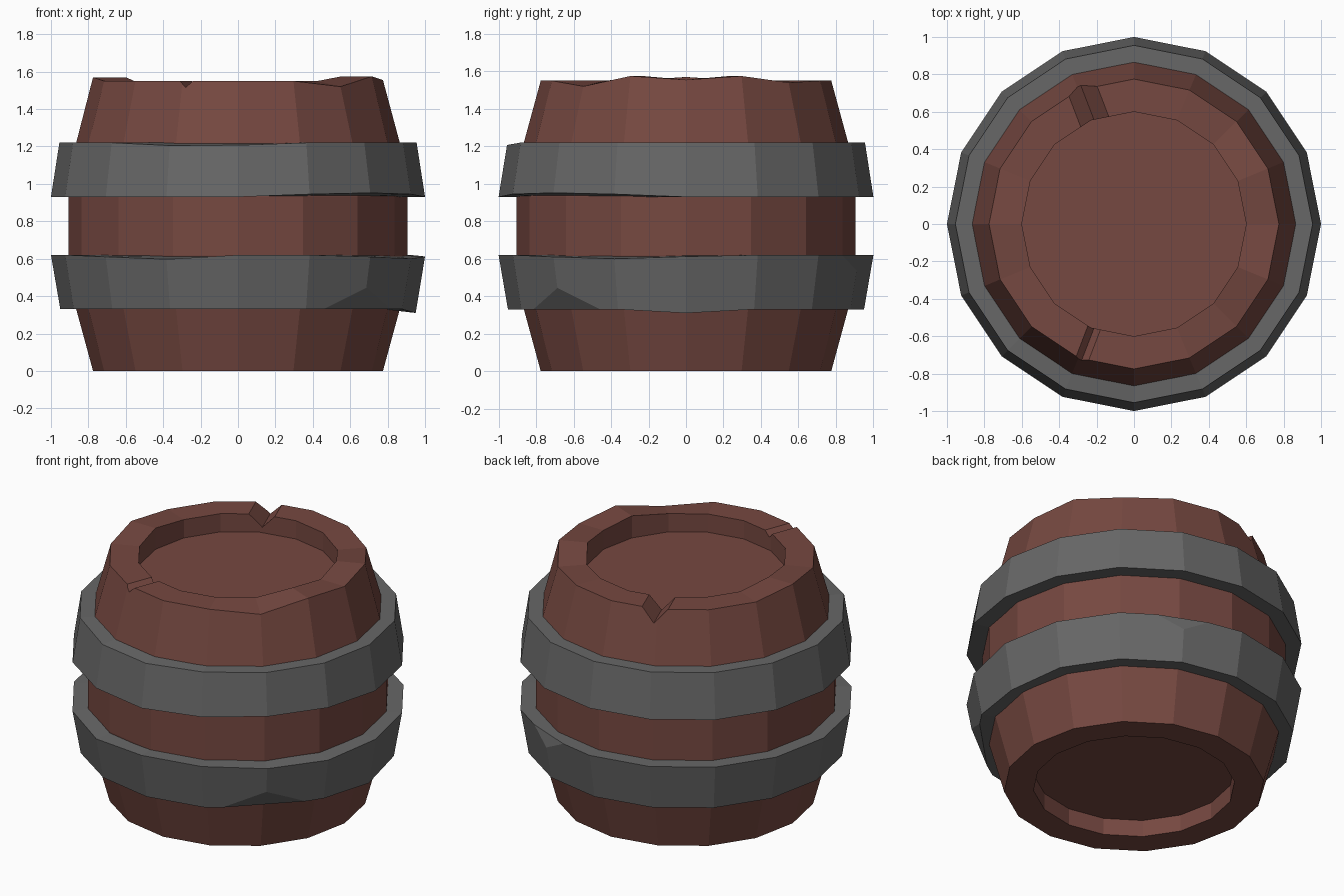
import bpy, bmesh, math
from mathutils import Matrix, Vector

if "Cube" in bpy.data.objects:
    bpy.data.objects.remove(bpy.data.objects["Cube"])

N = 16
STEP = 22.5


def material(name, rgb):
    m = bpy.data.materials.new(name)
    m.diffuse_color = (*rgb, 1)
    m.use_nodes = True
    m.node_tree.nodes["Principled BSDF"].inputs["Base Color"].default_value = m.diffuse_color
    return m


wood = material("wood", (0.18, 0.065, 0.052))
iron = material("iron", (0.135, 0.135, 0.135))


def make_object(name, bm, mat=None):
    bmesh.ops.recalc_face_normals(bm, faces=bm.faces)
    me = bpy.data.meshes.new(name)
    bm.to_mesh(me)
    bm.free()
    ob = bpy.data.objects.new(name, me)
    bpy.context.collection.objects.link(ob)
    if mat:
        me.materials.append(mat)
    return ob


def lathe(name, profile, mat, ring=False, worn=None):
    """16-sided turned shape; worn = {(profile index, angle): new z}."""
    worn = worn or {}
    bm = bmesh.new()
    rows = []
    for i, (r, z) in enumerate(profile):
        row = []
        for k in range(N):
            a = math.radians(k * STEP)
            row.append(bm.verts.new((r * math.cos(a), r * math.sin(a),
                                     worn.get((i, k * STEP), z))))
        rows.append(row)
    pairs = list(zip(rows, rows[1:]))
    if ring:
        pairs.append((rows[-1], rows[0]))
    else:
        bm.faces.new(rows[0])
        bm.faces.new(rows[-1])
    for a, b in pairs:
        for k in range(N):
            j = (k + 1) % N
            bm.faces.new((a[k], a[j], b[j], b[k]))
    return make_object(name, bm, mat)


def subtract(ob, cutter):
    mod = ob.modifiers.new("cut", 'BOOLEAN')
    mod.operation = 'DIFFERENCE'
    mod.solver = 'EXACT'
    mod.object = cutter
    cutter.hide_render = True
    cutter.hide_viewport = True
    cutter.display_type = 'WIRE'


def notch(ob, name, angle, half_width, depth, top=1.55):
    """V groove running radially across the top rim."""
    bm = bmesh.new()
    s = half_width / depth
    up = 0.1
    section = [(0, top - depth), (s * (depth + up), top + up), (-s * (depth + up), top + up)]
    ends = [[bm.verts.new((r, t, z)) for t, z in section] for r in (0.5, 0.95)]
    for e in ends:
        bm.faces.new(e)
    for k in range(3):
        j = (k + 1) % 3
        bm.faces.new((ends[0][k], ends[0][j], ends[1][j], ends[1][k]))
    bm.transform(Matrix.Rotation(math.radians(angle), 4, 'Z'))
    subtract(ob, make_object(name, bm))


def chip(ob, name, angle, p, q):
    """Knock a corner off a hoop along the plane through (r, z) points p and q."""
    a, b = Vector((p[0], 0, p[1])), Vector((q[0], 0, q[1]))
    along = (b - a).normalized()
    out = Vector((abs(along.z), 0, -along.x * math.copysign(1, along.z)))
    side = Vector((0, 1, 0))
    size = 0.5
    bm = bmesh.new()
    bmesh.ops.create_cube(bm, size=size)
    basis = Matrix((out, side, along)).transposed().to_4x4()
    centre = (a + b) / 2 + out * size / 2
    bm.transform(Matrix.Rotation(math.radians(angle), 4, 'Z')
                 @ Matrix.Translation(centre) @ basis)
    subtract(ob, make_object(name, bm))


# Wooden body with recessed ends and an uneven top rim
rim = {0: 1.555, 22.5: 1.575, 337.5: 1.575, 180: 1.57, 315: 1.52, 45: 1.54}
worn = {(7, a): z for a, z in rim.items()}
worn.update({(8, a): z for a, z in rim.items() if a != 315})
body = lathe("barrel_body", [
    (0.6, 0.11), (0.6, 0), (0.775, 0), (0.865, 0.33), (0.905, 0.62),
    (0.905, 0.93), (0.865, 1.22), (0.775, 1.55), (0.6, 1.55), (0.6, 1.43)],
    wood, worn=worn)
notch(body, "back_notch_cutter", 111, 0.08, 0.085)
notch(body, "front_notch_cutter", -111, 0.035, 0.035)

# Iron hoops, each flaring toward the middle, with worn edges
lower = lathe("lower_hoop", [(0.84, 0.33), (0.95, 0.33), (1.0, 0.62), (0.84, 0.62)],
              iron, ring=True,
              worn={(1, 0): 0.31, (2, 225): 0.61, (2, 247.5): 0.597,
                    (2, 315): 0.61, (2, 337.5): 0.6, (2, 0): 0.612})
upper = lathe("upper_hoop", [(0.84, 0.93), (1.0, 0.93), (0.955, 1.22), (0.84, 1.22)],
              iron, ring=True,
              worn={(1, 292.5): 0.945, (1, 315): 0.952, (1, 337.5): 0.945,
                    (2, 247.5): 1.205, (2, 270): 1.207})

# Chipped hoop corners
chip(lower, "lower_front_chip_cutter", -45, (0.90, 0.33), (0.968, 0.44))
chip(lower, "lower_back_chip_cutter", 67.5, (0.985, 0.54), (0.968, 0.62))
chip(upper, "upper_left_chip_cutter", 180, (0.965, 1.16), (0.92, 1.22))
